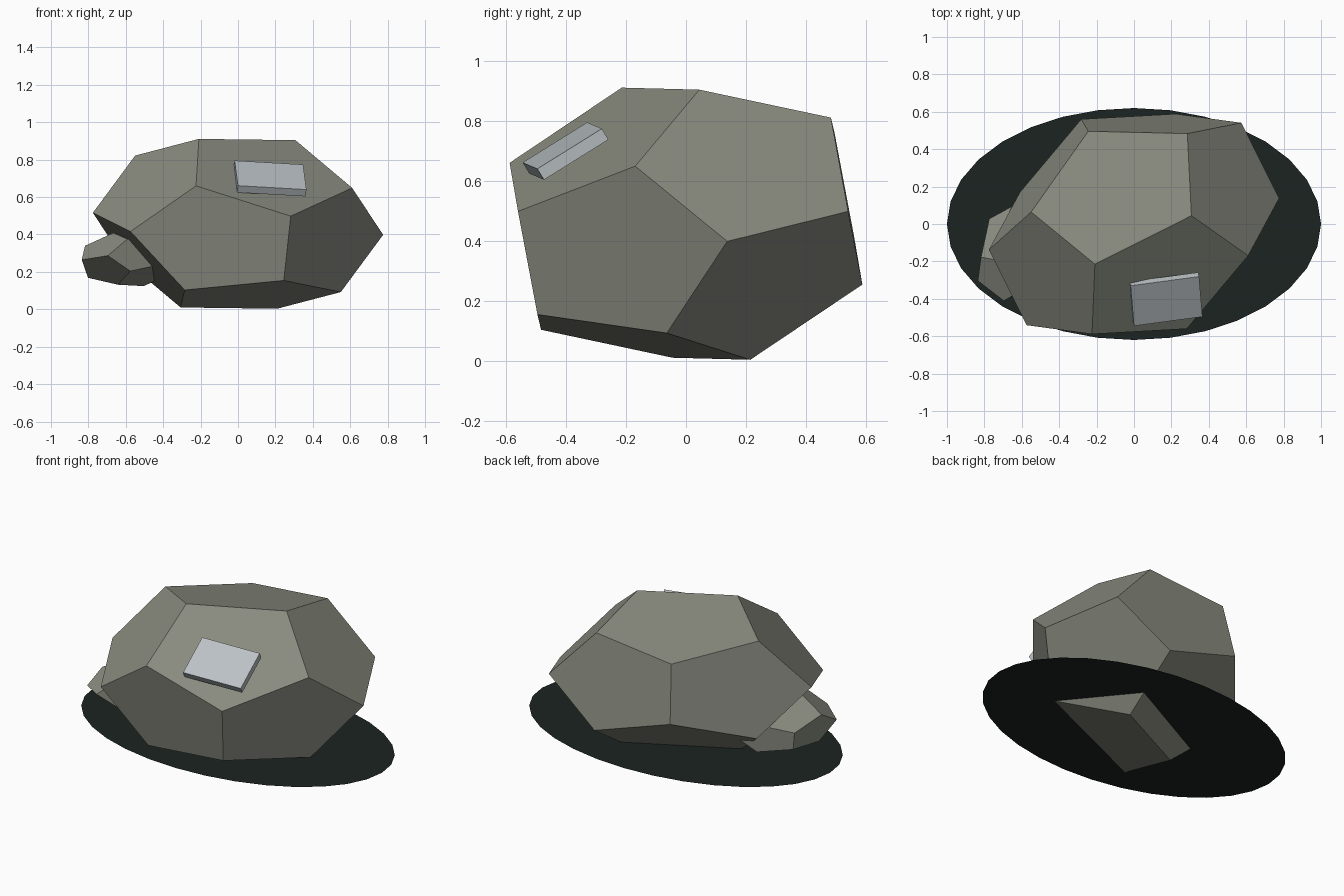
import bpy, bmesh
from mathutils import Vector, Matrix

if "Cube" in bpy.data.objects:
    bpy.data.objects.remove(bpy.data.objects["Cube"])


def material(name, rgb):
    m = bpy.data.materials.new(name)
    m.diffuse_color = (*rgb, 1)
    m.use_nodes = True
    m.node_tree.nodes["Principled BSDF"].inputs["Base Color"].default_value = m.diffuse_color
    return m


def finish(bm, name, mat):
    bmesh.ops.recalc_face_normals(bm, faces=bm.faces)
    mesh = bpy.data.meshes.new(name)
    bm.to_mesh(mesh)
    bm.free()
    mesh.materials.append(mat)
    ob = bpy.data.objects.new(name, mesh)
    bpy.context.collection.objects.link(ob)
    return ob


def frame(center, x, y, z):
    """Matrix with the given axis vectors as columns."""
    m = Matrix((x, y, z)).transposed().to_4x4()
    m.translation = center
    return m


def boulder(name, matrix, mat):
    """Twelve-sided rock: a dodecahedron squashed and turned by a matrix."""
    b = (1 + 5 ** 0.5) / 2
    a = 1 / b
    s = (-1, 1)
    pts = [(i, j, k) for i in s for j in s for k in s]
    for i in s:
        for j in s:
            pts += [(0, i * a, j * b), (i * a, j * b, 0), (j * b, 0, i * a)]
    bm = bmesh.new()
    for p in pts:
        bm.verts.new(p)
    bmesh.ops.convex_hull(bm, input=bm.verts)
    bmesh.ops.dissolve_limit(bm, angle_limit=0.02, verts=bm.verts, edges=bm.edges)
    bmesh.ops.transform(bm, matrix=matrix, verts=bm.verts)
    return finish(bm, name, mat)


stone = material("stone", (0.25, 0.26, 0.215))
pale = material("pale_plate", (0.49, 0.53, 0.555))
dark = material("dark_ground", (0.0105, 0.0175, 0.0144))

# Main rock and the small one tucked under its left side
boulder("main_rock", frame((0, 0, 0.457), (-0.247, -0.349, 0.050),
        (-0.2455, 0.173, 0.2064), (0.2835, -0.0385, 0.1975)), stone)
boulder("small_rock", frame((-0.586, -0.113, 0.266), (-0.113, 0.087, -0.018),
        (-0.111, -0.151, 0.006), (-0.008, 0, 0.0855)), stone)

# Tilted plate on the front upper facet
w = Vector((0.366, 0.049, -0.021))
h = Vector((0.018, -0.215, -0.134))
t = w.cross(h).normalized() * 0.043
corner = Vector((-0.018, -0.33, 0.795))
bm = bmesh.new()
bmesh.ops.create_cube(bm, size=1)
bmesh.ops.transform(bm, matrix=frame(corner + (w + h + t) / 2, w, h, t), verts=bm.verts)
finish(bm, "plate", pale)

# Flat oval ground patch
bm = bmesh.new()
bmesh.ops.create_circle(bm, cap_ends=True, segments=32, radius=1)
bmesh.ops.transform(bm, matrix=frame((0, 0, 0.09), (1, 0, 0), (0, 0.62, 0), (0, 0, 1)),
                    verts=bm.verts)
finish(bm, "ground_patch", dark)
